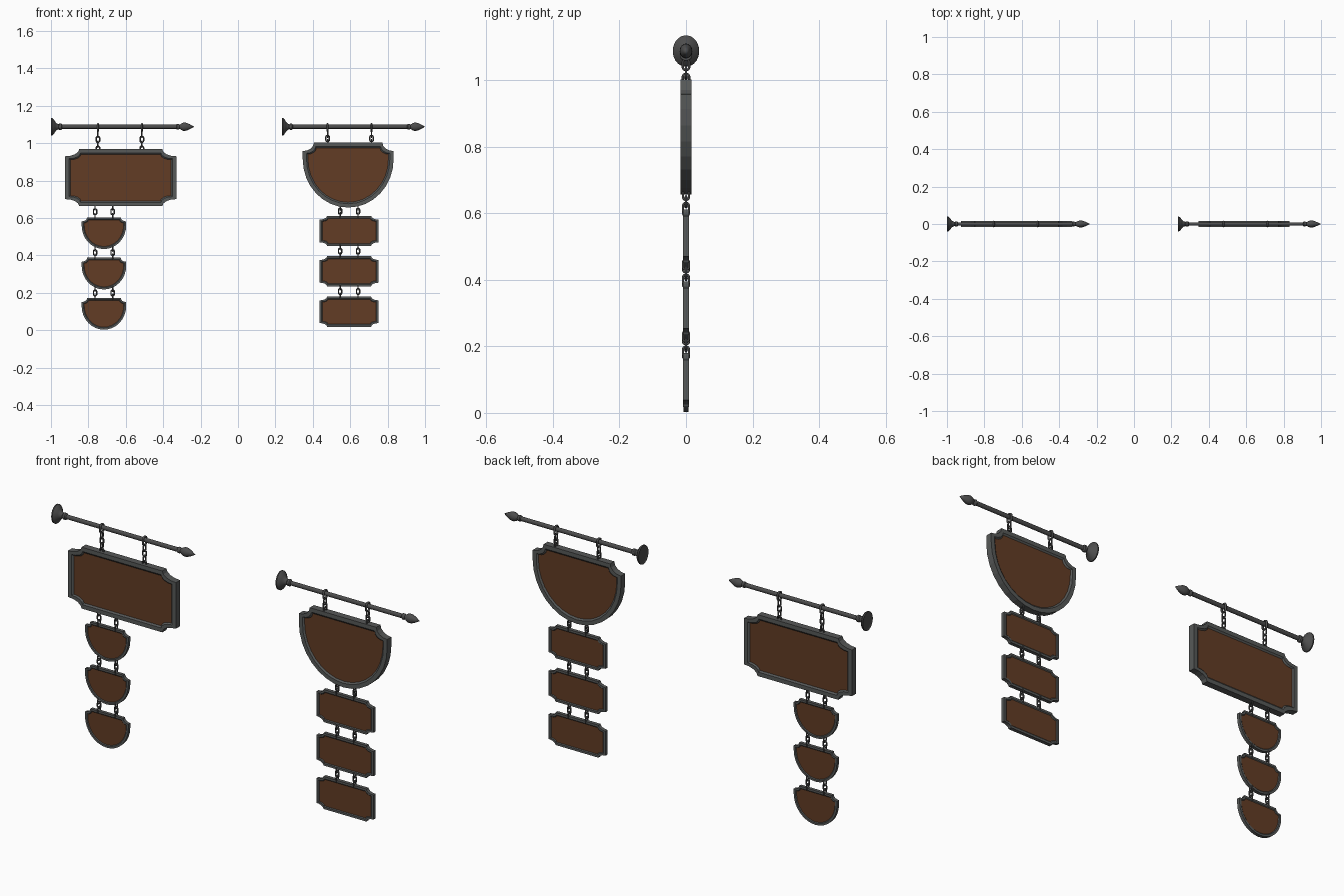
import bpy, bmesh, math

if "Cube" in bpy.data.objects:
    bpy.data.objects.remove(bpy.data.objects["Cube"])


def material(name, col):
    m = bpy.data.materials.new(name)
    m.diffuse_color = (*col, 1)
    m.use_nodes = True
    m.node_tree.nodes["Principled BSDF"].inputs["Base Color"].default_value = m.diffuse_color
    return m


WOOD = material("brown wood", (0.122, 0.045, 0.018))
FRAME = material("grey frame metal", (0.095, 0.100, 0.098))
IRON = material("dark iron", (0.075, 0.075, 0.075))


def add_object(name, mesh, loc=(0, 0, 0), scale=(1, 1, 1), rot=(0, 0, 0)):
    ob = bpy.data.objects.new(name, mesh)
    ob.location, ob.scale, ob.rotation_euler = loc, scale, rot
    bpy.context.collection.objects.link(ob)
    return ob


def smooth(mesh, degrees):
    ob = add_object("temp", mesh)
    bpy.ops.object.select_all(action='DESELECT')
    bpy.context.view_layer.objects.active = ob
    ob.select_set(True)
    bpy.ops.object.shade_smooth_by_angle(angle=math.radians(degrees))
    bpy.data.objects.remove(ob)


def notch(cx, cz, rx, rz, n=4):
    """Concave quarter arc cut into the upper right corner, from top to side."""
    return [(cx - rx * math.cos(t), cz - rz * math.sin(t))
            for t in (i * math.pi / 2 / n for i in range(n + 1))]


# board outlines, right half from the top to the bottom, inset by w
def rect_outline(w):
    hw, hh = 0.297 - w, 0.1525 - w
    k = 1 - w * 9
    q = notch(hw, hh, 0.075 * k, 0.038 * k)
    return q + [(x, -z) for x, z in reversed(q)]


def round_outline(w):
    hw = 0.243 - w
    k = 1 - w * 9
    q = notch(hw, 0.1735 - w, 0.06 * k, 0.045 * k)
    cz, b = 0.085, 0.2585 - w
    return q + [(hw * math.cos(t), cz - b * math.sin(t))
                for t in (i * math.pi / 16 for i in range(9))]


def board_mesh(name, outline):
    """Framed board with a recessed wooden panel on both faces."""
    bm = bmesh.new()
    T, r, w = 0.0165, 0.006, 0.028
    rows = []
    for inset, y in ((w, -T + r), (w * .72, -T), (0, -T), (0, T), (w * .72, T), (w, T - r)):
        half = outline(inset)
        pts = half + [(-x, z) for x, z in reversed(half) if x > 1e-5]
        rows.append([bm.verts.new((x, y, z)) for x, z in pts])
    n = len(rows[0])
    for a, b in zip(rows, rows[1:]):
        for i in range(n):
            j = (i + 1) % n
            bm.faces.new((a[i], a[j], b[j], b[i]))
    for row in (rows[0], rows[-1]):
        bm.faces.new(row).material_index = 1
    bmesh.ops.recalc_face_normals(bm, faces=bm.faces)
    me = bpy.data.meshes.new(name)
    bm.to_mesh(me)
    me.materials.append(FRAME)
    me.materials.append(WOOD)
    return me


def rod_mesh():
    """Lathed pole along x: wall flange, collars, shaft and spear tip."""
    prof = [(0, 0), (.004, .036), (0, .047), (.006, .0475), (.013, .042), (.022, .028),
            (.03, .018), (.04, .013), (.045, .017), (.055, .017), (.06, .011),
            (.67, .011), (.674, .015), (.682, .015), (.688, .011), (.698, .018),
            (.71, .0225), (.725, .021), (.745, .012), (.766, 0)]
    bm = bmesh.new()
    vs = [bm.verts.new((x, 0, r)) for x, r in prof]
    es = [bm.edges.new(p) for p in zip(vs, vs[1:])]
    bmesh.ops.spin(bm, geom=vs + es, cent=(0, 0, 0), axis=(1, 0, 0),
                   angle=2 * math.pi, steps=20)
    bmesh.ops.remove_doubles(bm, verts=bm.verts, dist=1e-5)
    bmesh.ops.recalc_face_normals(bm, faces=bm.faces)
    me = bpy.data.meshes.new("rod")
    bm.to_mesh(me)
    me.materials.append(IRON)
    smooth(me, 35)
    return me


def link_mesh():
    """Oval chain link lying in the xz plane."""
    bm = bmesh.new()
    N, M, R, r, s = 16, 8, .0095, .0036, .007
    rings = []
    for i in range(N):
        a = (i + .5) * 2 * math.pi / N
        ring = []
        for j in range(M):
            d = R + r * math.cos(j * 2 * math.pi / M)
            z = d * math.sin(a) + math.copysign(s, math.sin(a))
            ring.append(bm.verts.new((d * math.cos(a), r * math.sin(j * 2 * math.pi / M), z)))
        rings.append(ring)
    for i in range(N):
        a, b = rings[i], rings[(i + 1) % N]
        for j in range(M):
            k = (j + 1) % M
            bm.faces.new((a[j], a[k], b[k], b[j]))
    bmesh.ops.recalc_face_normals(bm, faces=bm.faces)
    me = bpy.data.meshes.new("chain_link")
    bm.to_mesh(me)
    me.materials.append(IRON)
    smooth(me, 60)
    return me


RECT = board_mesh("rectangular_board", rect_outline)
ROUND = board_mesh("rounded_board", round_outline)
ROD, LINK = rod_mesh(), link_mesh()


def chain(name, x, z0, z1, count, s=1.0):
    """Alternating links from z0 down to z1, first one turned edge-on."""
    for i in range(count):
        z = z0 + (z1 - z0) * i / (count - 1)
        rot = (0, 0, math.pi / 2 if i % 2 == 0 else 0)
        add_object(f"{name}_link", LINK, (x, 0, z), (s, s, s), rot)


def sign(name, rod_x, big, big_x, big_z, small, small_x, small_z, scale, half_h,
         big_bottom, chain_xs, links, dx, lift):
    # pole, main board and its two hanging chains
    add_object(f"{name}_pole", ROD, (rod_x, 0, 1.088), (1, .84, 1))
    add_object(f"{name}_main_board", big, (big_x, 0, big_z))
    top = big_z + (0.1525 if big is RECT else 0.1735)
    for x in chain_xs:
        add_object(f"{name}_pole_ring", LINK, (x, 0, 1.083), (1.4, 1.4, 1.25), (0, 0, math.pi / 2))
        chain(f"{name}_upper_chain", x, 1.047, top, links)
        
    # three small boards, each hung from the one above
    bottom = big_bottom
    for i, z in enumerate(small_z):
        add_object(f"{name}_small_board_{i + 1}", small, (small_x, 0, z), (scale,) * 3)
        for s in (-1, 1):
            chain(f"{name}_lower_chain", small_x + s * dx, bottom - .004, z + half_h + .004, 3, .95)
        bottom = z - half_h + lift


sign("left_sign", -1.0, RECT, -.627, .8155, ROUND, -.717, (.519, .303, .088), .49, .085,
     .663, (-.749, -.514), 4, .047, .008)
sign("right_sign", .234, ROUND, .589, .8295, RECT, .594, (.531, .315, .099), .53, .081,
     .660, (.479, .714), 3, .048, 0)
